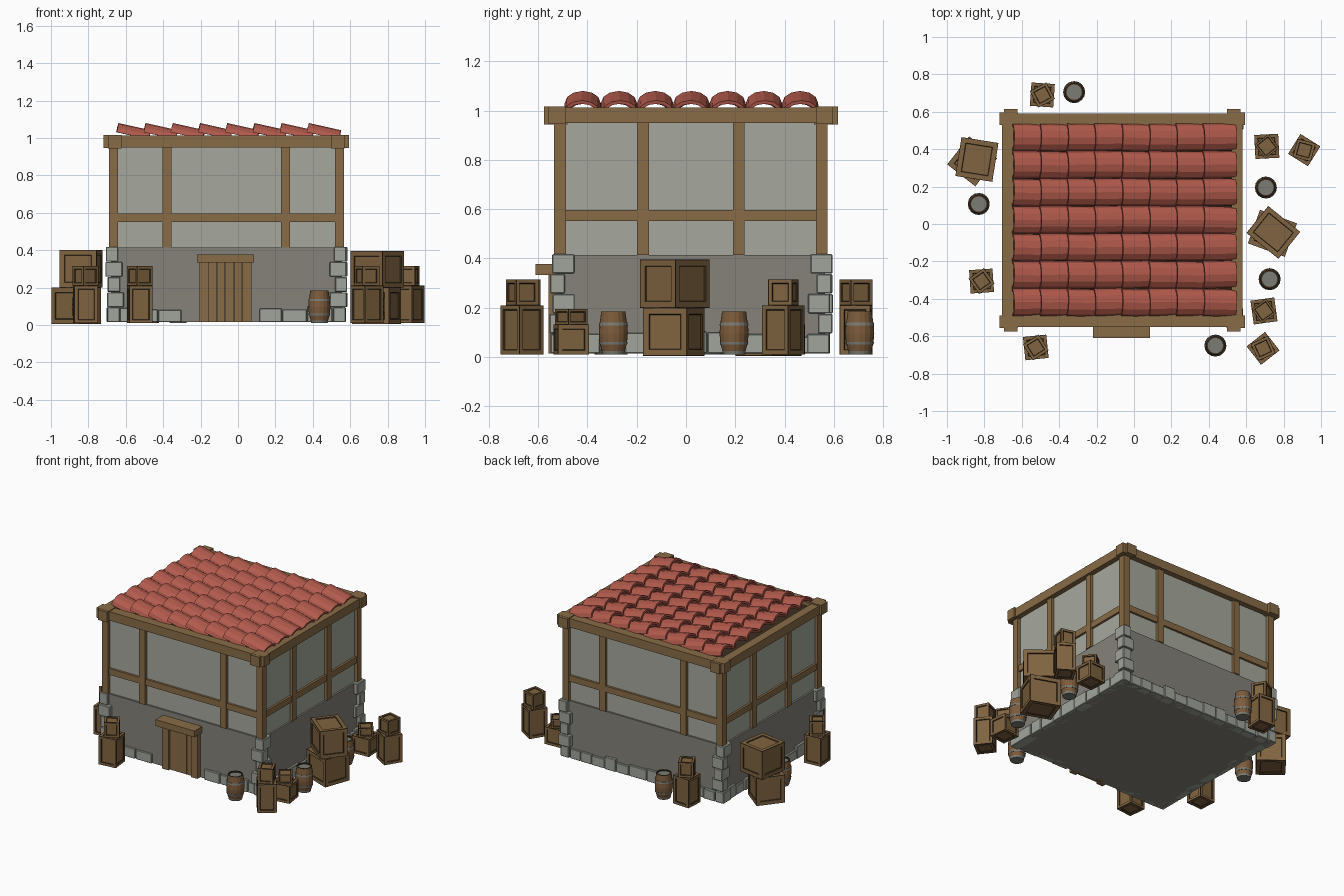
import bpy, bmesh, math, random
from mathutils import Matrix, Vector

random.seed(4)
if "Cube" in bpy.data.objects:
    bpy.data.objects.remove(bpy.data.objects["Cube"], do_unlink=True)


def material(name, r, g, b):
    lin = [((c / 255 + 0.055) / 1.055) ** 2.4 for c in (r, g, b)] + [1]
    m = bpy.data.materials.new(name)
    m.use_nodes = True
    m.diffuse_color = lin
    m.node_tree.nodes["Principled BSDF"].inputs["Base Color"].default_value = lin
    return m


WOOD = material("timber", 137, 108, 70)
CRATE = material("crate wood", 128, 100, 64)
DARK = material("dark wood", 60, 46, 31)
PLASTER = material("plaster", 166, 169, 157)
WALL = material("grey wall", 133, 130, 122)
STONE = material("pale stone", 160, 165, 156)
TILE = material("red clay", 178, 90, 76)
STAVE = material("barrel wood", 125, 92, 60)
IRON = material("iron", 122, 124, 116)

HOUSE = Vector((-0.062, 0.02, 0))


def finish(name, bm, mats, loc=(0, 0, 0), turn=0):
    bmesh.ops.recalc_face_normals(bm, faces=bm.faces)
    me = bpy.data.meshes.new(name)
    bm.to_mesh(me)
    bm.free()
    for m in mats:
        me.materials.append(m)
    ob = bpy.data.objects.new(name, me)
    ob.location = loc
    ob.rotation_euler.z = math.radians(turn)
    bpy.context.collection.objects.link(ob)
    return ob


def add_box(bm, x0, x1, y0, y1, z0, z1):
    centre = Vector((x0 + x1, y0 + y1, z0 + z1)) / 2
    size = (abs(x1 - x0), abs(y1 - y0), abs(z1 - z0), 1)
    bmesh.ops.create_cube(bm, size=1, matrix=Matrix.Translation(centre) @ Matrix.Diagonal(size))


def boxes(name, mat, items, loc=HOUSE, bevel=0):
    bm = bmesh.new()
    for b in items:
        add_box(bm, *b)
    if bevel:
        bmesh.ops.bevel(bm, geom=bm.edges[:], offset=bevel, segments=1, affect='EDGES')
    return finish(name, bm, [mat], loc)


SIGNS = [(sx, sy) for sx in (-1, 1) for sy in (-1, 1)]

# Walls and ceiling
boxes("lower_wall", WALL, [(-0.618, 0.618, -0.545, 0.545, 0.015, 0.415)])
boxes("upper_wall", PLASTER, [(-0.606, 0.606, -0.533, 0.533, 0.415, 0.96)])
boxes("roof_deck", DARK, [(-0.6, 0.6, -0.53, 0.53, 0.96, 0.985)])

# Timber frame
posts = []
for sx, sy in SIGNS:
    posts.append((sx * 0.58, sx * 0.628, sy * 0.507, sy * 0.555, 0.415, 0.95))
    posts.append((sx * 0.293, sx * 0.341, sy * 0.51, sy * 0.553, 0.415, 0.95))
    posts.append((sx * 0.58, sx * 0.626, sy * 0.171, sy * 0.218, 0.415, 0.95))
boxes("timber_posts", WOOD, posts)
rails, beams, ends = [], [], []
for s in (-1, 1):
    rails.append((-0.6, 0.6, s * 0.51, s * 0.548, 0.552, 0.596))
    rails.append((s * 0.58, s * 0.621, -0.53, 0.53, 0.552, 0.596))
    beams.append((-0.64, 0.64, s * 0.505, s * 0.572, 0.95, 1.012))
    beams.append((s * 0.582, s * 0.643, -0.57, 0.57, 0.95, 1.012))
for sx, sy in SIGNS:
    ends.append((sx * 0.56, sx * 0.656, sy * 0.508, sy * 0.577, 0.946, 1.017))
    ends.append((sx * 0.56, sx * 0.632, sy * 0.5, sy * 0.596, 0.944, 1.016))
boxes("middle_rails", WOOD, rails)
boxes("top_beams", WOOD, beams)
boxes("beam_ends", WOOD, ends)

# Corner stones, long side alternating
stones = []
for sx, sy in SIGNS:
    for i in range(5):
        z = 0.015 + i * 0.081
        wide, deep = (0.09, 0.06) if i % 2 else (0.065, 0.09)
        ox, oy = random.uniform(0.632, 0.648), random.uniform(0.56, 0.577)
        stones.append((sx * (ox - wide), sx * ox, sy * (oy - deep), sy * oy, z, z + 0.079))
boxes("corner_stones", STONE, stones, bevel=0.004)

# Foundation stones along each side
base = []
for s in (-1, 1):
    for half, along_x in ((0.57, True), (0.5, False)):
        t = -half
        while t < half - 0.03:
            w = min(random.uniform(0.07, 0.14), half - t)
            top = random.uniform(0.08, 0.105)
            out = random.uniform(0.012, 0.02)
            if along_x:
                if s > 0 or t + w < -0.15 or t > 0.13:
                    base.append((t, t + w - 0.004, s * 0.5, s * (0.545 + out), 0.015, top))
            else:
                base.append((s * 0.57, s * (0.618 + out), t, t + w - 0.004, 0.015, top))
            t += w
boxes("foundation_stones", STONE, base, bevel=0.003)

# Door
boxes("door_frame", WOOD, [(-0.205, -0.155, -0.557, -0.5, 0.015, 0.335),
                           (0.022, 0.072, -0.557, -0.5, 0.015, 0.335),
                           (-0.218, 0.086, -0.61, -0.5, 0.333, 0.378)], (0, 0, 0))
boxes("door_planks", WOOD, [(-0.155 + i * 0.0442, -0.113 + i * 0.0442, -0.54, -0.5, 0.015, 0.335)
                            for i in range(4)], (0, 0, 0))


# Roof of overlapping arched tiles
def add_tile(bm, matrix, length=0.176, half=0.073, height=0.05, thick=0.014, n=6):
    rings = []
    for x in (0, length):
        ring = []
        for cut in (0, thick):
            for i in range(n + 1):
                a = math.pi * i / n
                p = Vector((x, math.cos(a) * (half - cut), math.sin(a) * (height - cut)))
                ring.append(bm.verts.new(matrix @ p))
        rings.append(ring)
    a, b = rings
    m = n + 1
    for k in (0, m):
        for i in range(n):
            bm.faces.new((a[k + i], a[k + i + 1], b[k + i + 1], b[k + i]))
    for r in rings:
        for i in range(n):
            bm.faces.new((r[i], r[i + 1], r[m + i + 1], r[m + i]))
    for i in (0, n):
        bm.faces.new((a[i], b[i], b[m + i], a[m + i]))


bm = bmesh.new()
for row in range(7):
    for col in range(8):
        spot = Vector((-0.65 + col * 0.1455, 0.022 + (row - 3) * 0.147, 1.031))
        yaw = math.radians(random.uniform(-1.5, 1.5))
        add_tile(bm, Matrix.Translation(spot) @ Matrix.Rotation(yaw, 4, 'Z')
                 @ Matrix.Rotation(0.22, 4, 'Y'))
finish("roof_tiles", bm, [TILE])


# Crates: dark edges, frame, dark groove and recessed panel on every side
def crate(x, y, z, w, d, h, turn):
    bm = bmesh.new()
    add_box(bm, -w / 2, w / 2, -d / 2, d / 2, 0, h)
    sides = bm.faces[:]
    rim = min(w, d, h) * 0.17
    for f in bmesh.ops.inset_individual(bm, faces=sides, thickness=0.004)["faces"]:
        f.material_index = 1
    bmesh.ops.inset_individual(bm, faces=sides, thickness=rim)
    groove = bmesh.ops.inset_individual(bm, faces=sides, thickness=0.004, depth=-0.006)
    for f in groove["faces"]:
        f.material_index = 1
    finish("crate", bm, [CRATE, DARK], (x, y, z), turn)


# Tall stacks, then low stacks
for x, y, low, high in ((-0.525, -0.66, 6, 32), (-0.49, 0.69, -4, 28), (-0.815, -0.305, 4, 35),
                        (0.69, -0.665, 38, 25), (0.91, 0.395, -32, -15)):
    crate(x, y, 0.01, 0.125, 0.125, 0.2, low)
    crate(x, y, 0.21, 0.1, 0.1, 0.105, high)
for x, y, low, high in ((0.71, 0.415, 3, 38), (0.695, -0.465, 8, 35)):
    crate(x, y, 0.01, 0.128, 0.128, 0.122, low)
    crate(x, y, 0.132, 0.095, 0.095, 0.063, high)

# Big stacks
crate(0.74, -0.05, 0.005, 0.21, 0.19, 0.195, -20)
crate(0.745, -0.045, 0.2, 0.22, 0.185, 0.195, -39)
crate(-0.865, 0.335, 0.005, 0.19, 0.19, 0.195, -38)
crate(-0.84, 0.345, 0.2, 0.2, 0.21, 0.2, -9)


# Barrels: lathed staves with iron hoops and a sunken iron lid
def barrel(x, y, sides=16):
    profile = [(0.044, 0.01), (0.047, 0.025), (0.054, 0.05), (0.056, 0.05), (0.058, 0.062),
               (0.056, 0.062), (0.059, 0.095), (0.057, 0.128), (0.059, 0.128), (0.057, 0.14),
               (0.055, 0.14), (0.049, 0.184), (0.041, 0.184), (0.041, 0.176)]
    looks = {0: 1, 2: 1, 3: 1, 4: 1, 7: 1, 8: 1, 9: 1, 11: 2, 12: 2}
    bm = bmesh.new()
    rings = [[bm.verts.new((r * math.cos(math.tau * i / sides), r * math.sin(math.tau * i / sides), z))
              for i in range(sides)] for r, z in profile]
    for k in range(len(rings) - 1):
        a, b = rings[k], rings[k + 1]
        for i in range(sides):
            j = (i + 1) % sides
            bm.faces.new((a[i], a[j], b[j], b[i])).material_index = looks.get(k, 0)
    bm.faces.new(rings[0]).material_index = 1
    bm.faces.new(rings[-1]).material_index = 1
    finish("barrel", bm, [STAVE, IRON, DARK], (x, y, 0))


for spot in ((-0.32, 0.705), (-0.83, 0.107), (0.435, -0.65), (0.705, 0.195), (0.725, -0.295)):
    barrel(*spot)
